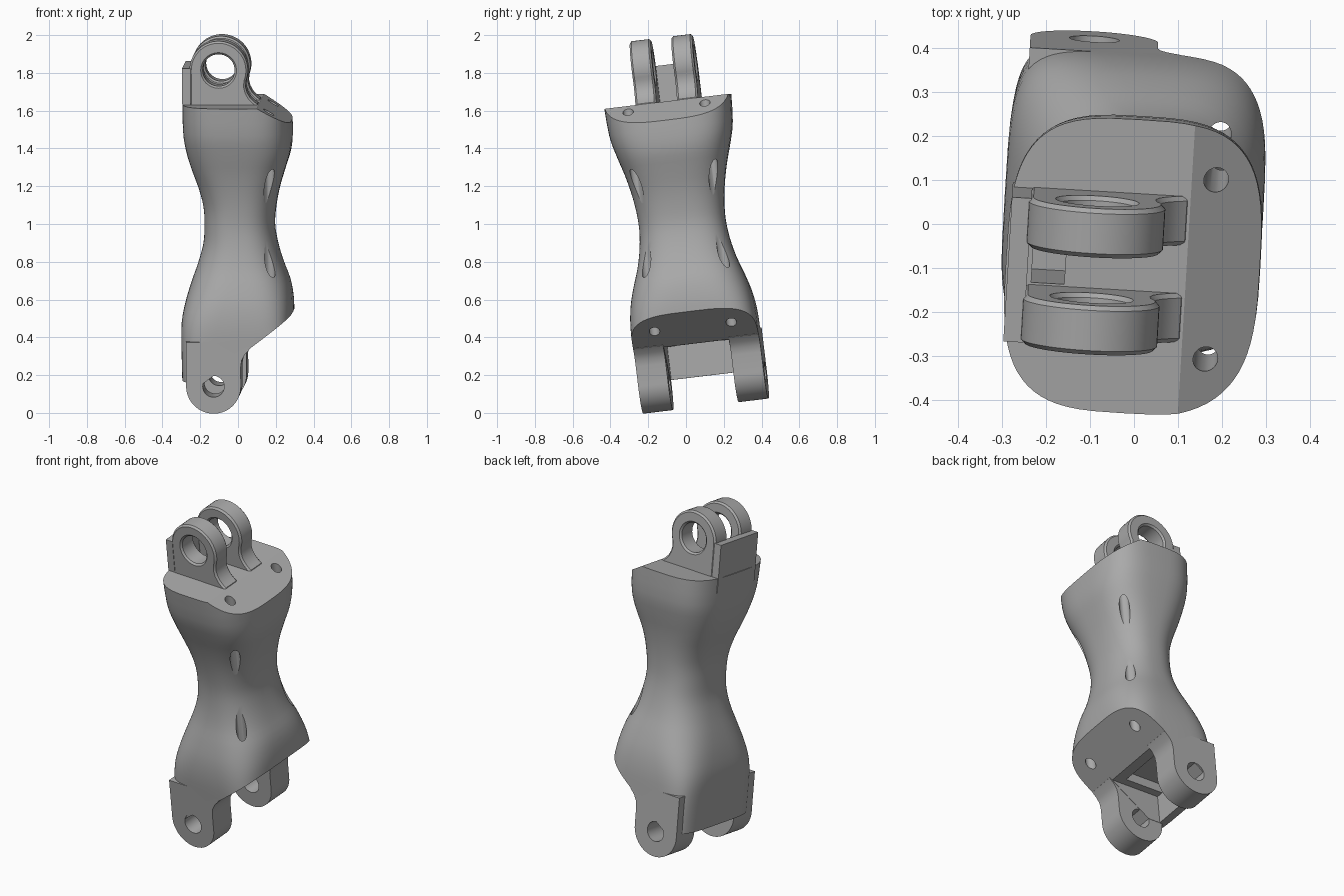
import bpy, bmesh, math
from mathutils import Matrix, Vector

if "Cube" in bpy.data.objects:
    bpy.data.objects.remove(bpy.data.objects["Cube"])

# One plain grey plastic
grey = bpy.data.materials.new("grey_plastic")
grey.use_nodes = True
grey.diffuse_color = (0.4, 0.4, 0.4, 1)
grey.node_tree.nodes["Principled BSDF"].inputs["Base Color"].default_value = (0.4, 0.4, 0.4, 1)

# The whole segment leans and turns slightly
POSE = Matrix.Translation((0, 0, 0.85)) @ Matrix.Rotation(-0.06, 4, "Z") @ Matrix.Rotation(0.12, 4, "X")


def make(name, bm):
    bmesh.ops.recalc_face_normals(bm, faces=bm.faces)
    mesh = bpy.data.meshes.new(name)
    bm.to_mesh(mesh)
    bm.free()
    mesh.materials.append(grey)
    ob = bpy.data.objects.new(name, mesh)
    bpy.context.collection.objects.link(ob)
    return ob


def box(name, lo, hi):
    lo, hi = Vector(lo), Vector(hi)
    bm = bmesh.new()
    bmesh.ops.create_cube(bm, size=1)
    for v in bm.verts:
        v.co = (lo + hi) / 2 + v.co * (hi - lo)
    return make(name, bm)


def rod(name, centre, radius, depth, across=False):
    bm = bmesh.new()
    turn = Matrix.Rotation(math.pi / 2, 4, "X") if across else Matrix.Identity(4)
    bmesh.ops.create_cone(bm, cap_ends=True, segments=40, radius1=radius, radius2=radius,
                          depth=depth, matrix=Matrix.Translation(centre) @ turn)
    return make(name, bm)


def plate(name, outline, y0, y1):
    """Extrude an outline in x and z from y0 to y1."""
    bm = bmesh.new()
    face = bm.faces.new([bm.verts.new((x, y0, z)) for x, z in outline])
    out = bmesh.ops.extrude_face_region(bm, geom=[face])["geom"]
    bmesh.ops.translate(bm, verts=[g for g in out if isinstance(g, bmesh.types.BMVert)],
                        vec=(0, y1 - y0, 0))
    return make(name, bm)


def arc(cx, cz, r, start, end, steps=28):
    return [(cx + r * math.cos(math.radians(start + (end - start) * i / steps)),
             cz + r * math.sin(math.radians(start + (end - start) * i / steps)))
            for i in range(steps + 1)]


def bake(ob):
    mesh = bpy.data.meshes.new_from_object(ob.evaluated_get(bpy.context.evaluated_depsgraph_get()))
    ob.modifiers.clear()
    ob.data = mesh


def cut(ob, cutters):
    for c in cutters:
        mod = ob.modifiers.new("cut", "BOOLEAN")
        mod.operation, mod.solver, mod.object = "DIFFERENCE", "EXACT", c
        bake(ob)
        bpy.data.objects.remove(c)


# Body sections: height, x min, x max, half depth, squareness
rows = [(-0.75, -0.29, 0.29, 0.335, 5), (-0.5, -0.295, 0.29, 0.335, 5),
        (-0.36, -0.295, 0.29, 0.335, 4.2), (-0.25, -0.275, 0.29, 0.322, 3.4),
        (-0.15, -0.245, 0.275, 0.295, 2.9), (-0.05, -0.21, 0.24, 0.262, 2.6),
        (0.05, -0.182, 0.212, 0.24, 2.5), (0.15, -0.175, 0.197, 0.23, 2.5),
        (0.25, -0.18, 0.205, 0.235, 2.5), (0.35, -0.205, 0.225, 0.25, 2.6),
        (0.45, -0.24, 0.255, 0.273, 2.8), (0.55, -0.268, 0.285, 0.302, 3),
        (0.66, -0.283, 0.292, 0.327, 3.2), (0.85, -0.285, 0.285, 0.338, 3.4)]


def blend(a, b, c, d, t):
    return [q + t / 2 * (r - p + t * (2 * p - 5 * q + 4 * r - s + t * (3 * (q - r) + s - p)))
            for p, q, r, s in zip(a, b, c, d)]


def power(value, n):
    return math.copysign(abs(value) ** (2 / n), value)


bm = bmesh.new()
rings = []
SIDES = 72
last = len(rows) - 1
for i in range(last):
    for k in range(4 if i == last - 1 else 3):
        z, x0, x1, half, n = blend(rows[max(i - 1, 0)], rows[i], rows[i + 1],
                                   rows[min(i + 2, last)], k / 3)
        ring = []
        for j in range(SIDES):
            a = math.tau * j / SIDES
            ring.append(bm.verts.new(((x0 + x1) / 2 + (x1 - x0) / 2 * power(math.cos(a), n),
                                      half * power(math.sin(a), n), z)))
        rings.append(ring)
for low, high in zip(rings, rings[1:]):
    for j in range(SIDES):
        k = (j + 1) % SIDES
        bm.faces.new((low[j], low[k], high[k], high[j]))
bm.faces.new(rings[0])
bm.faces.new(rings[-1])

# Flat top, sloped shoulder, sloped underside and lower rim
for point, normal in [((0, 0, 0.805), (0, 0, 1)), ((0.125, 0, 0.805), (0.6, 0, 1)),
                      ((0.03, 0, -0.51), (0.75, 0, -1)), ((0, 0, -0.66), (0, 0, -1))]:
    bmesh.ops.bisect_plane(bm, geom=bm.verts[:] + bm.edges[:] + bm.faces[:], dist=1e-5,
                           plane_co=point, plane_no=normal, clear_outer=True)
    bmesh.ops.holes_fill(bm, edges=[e for e in bm.edges if e.is_boundary], sides=0)
body = make("body", bm)

# Knuckle cavity, cord slot and the two cord channels
cut(body, [box("cavity", (-0.245, -0.173, -0.9), (0.4, 0.173, -0.485)),
           box("deep_cavity", (-0.245, -0.13, -0.6), (0.0, 0.13, -0.43)),
           box("cord_slot", (-0.225, -0.05, 0.55), (-0.15, 0.05, 0.9)),
           rod("channel_front", (0.18, -0.205, 0), 0.028, 2),
           rod("channel_back", (0.18, 0.205, 0), 0.028, 2)])
parts = [body]

# Lug outlines
upper = arc(-0.086, 0.99, 0.155, 180, -22) + [(0.056, 0.9), (0.063, 0.872), (0.078, 0.845),
                                              (0.1, 0.822), (0.125, 0.803), (0.11, 0.76),
                                              (-0.241, 0.76)]
lower = arc(-0.115, -0.675, 0.145, -180, 0) + [(0.03, -0.57), (0.036, -0.535), (0.052, -0.505),
                                               (0.08, -0.475), (0.06, -0.44), (-0.26, -0.44)]

for side, label in ((-1, "front"), (1, "back")):
    lug = plate("upper_lug_" + label, upper, side * 0.055, side * 0.167)
    cut(lug, [rod("upper_bore", (-0.086, 0, 0.99), 0.085, 1, True)])
    foot = plate("lower_lug_" + label, lower, side * 0.175, side * 0.335)
    cut(foot, [rod("lower_bore", (-0.115, 0, -0.675), 0.057, 1, True)])
    bev = lug.modifiers.new("chamfer", "BEVEL")
    bev.width, bev.segments, bev.angle_limit = 0.01, 1, math.radians(50)
    bake(lug)
    parts += [lug, foot]

# Upper stop wall behind the lugs
parts.append(box("stop_wall", (-0.28, -0.165, 0.72), (-0.235, 0.165, 1.0)))

# Pose and shade
bpy.ops.object.select_all(action="DESELECT")
for ob in parts:
    ob.matrix_world = POSE
    ob.select_set(True)
bpy.context.view_layer.objects.active = body
bpy.ops.object.shade_smooth_by_angle(angle=math.radians(30))
